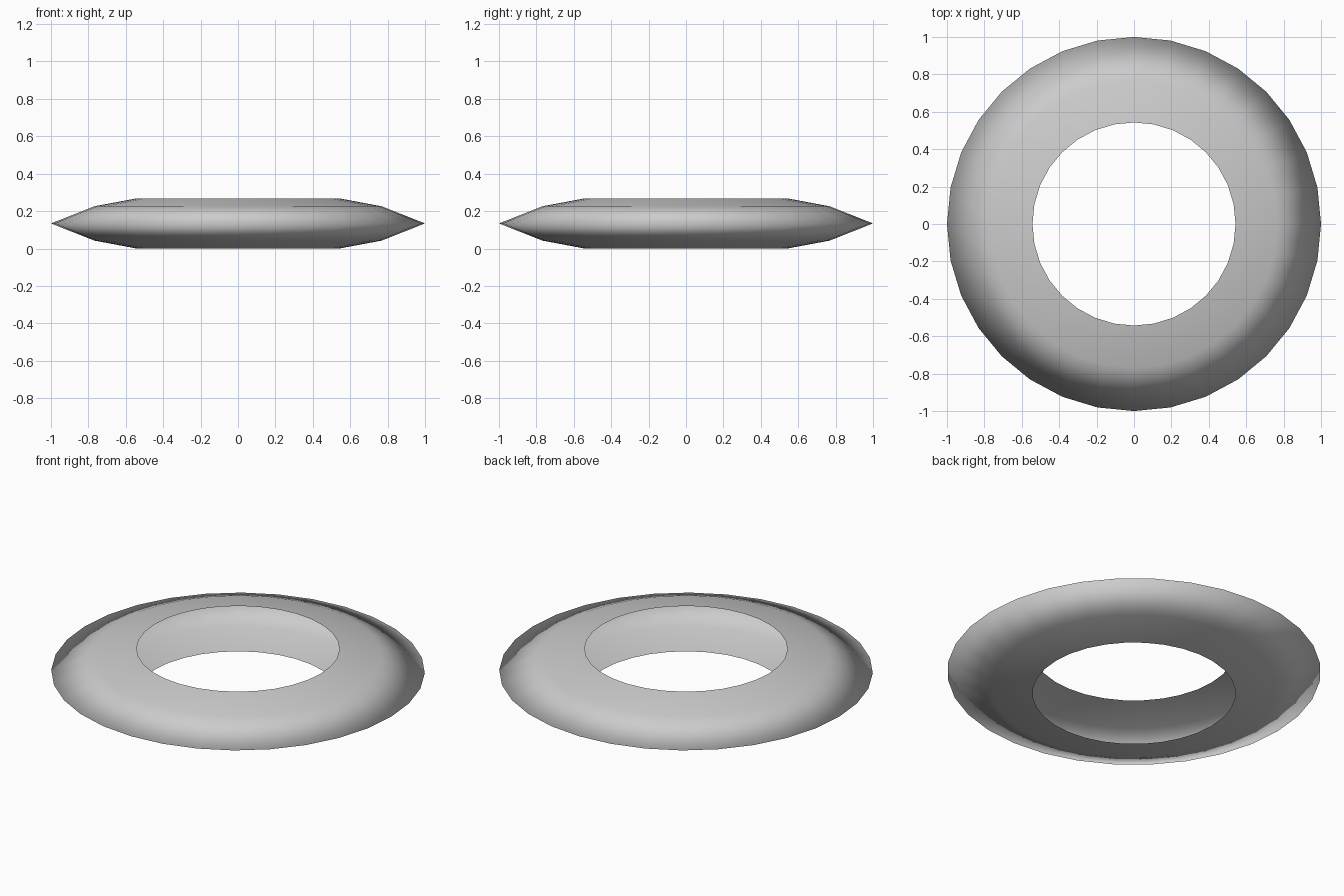
import bpy, bmesh
from math import cos, sin, tau

if "Cube" in bpy.data.objects:
    bpy.data.objects.remove(bpy.data.objects["Cube"])

SIDES = 32
# half-open cross-section (radius, height); the inner side is left open
PROFILE = [(0.543, 0.0), (0.767, 0.042), (1.0, 0.134), (0.767, 0.226), (0.543, 0.268)]

# hollow ring shell: one loop of vertices per profile point
bm = bmesh.new()
loops = [[bm.verts.new((r * cos(tau * i / SIDES), r * sin(tau * i / SIDES), z))
          for i in range(SIDES)] for r, z in PROFILE]
for low, high in zip(loops, loops[1:]):
    for i in range(SIDES):
        j = (i + 1) % SIDES
        face = bm.faces.new((low[i], low[j], high[j], high[i]))
        face.smooth = True

mesh = bpy.data.meshes.new("ring_shell")
bm.to_mesh(mesh)
bm.free()
ring = bpy.data.objects.new("ring_shell", mesh)
bpy.context.collection.objects.link(ring)
